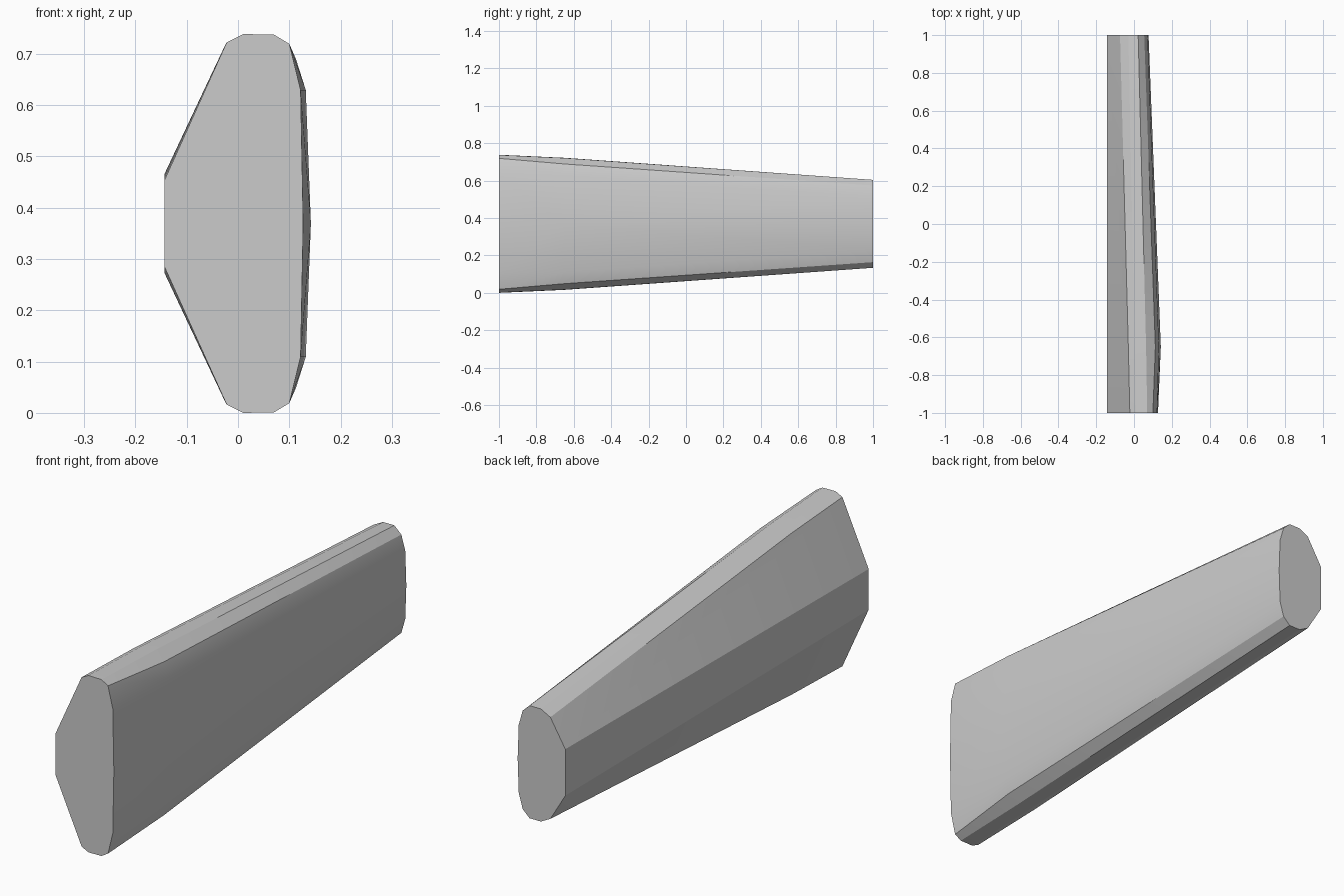
import bpy, bmesh

if "Cube" in bpy.data.objects:
    bpy.data.objects.remove(bpy.data.objects["Cube"])

CENTRE_Z = 0.37

# Half cross-sections: y station -> (x, height above centre line)
SECTIONS = {
    -1.0: [(-.143, .085), (-.022, .353), (.01, .369), (.07, .368),
           (.10, .35), (.122, .26), (.127, 0)],
    -0.65: [(-.143, .087), (-.03, .337), (.004, .353), (.064, .352),
            (.113, .32), (.132, .26), (.142, 0)],
    1.0: [(-.143, .097), (-.074, .212), (-.03, .235), (.022, .235),
          (.054, .205), (.072, .142), (.077, 0)],
}

# Tapered, faceted bar: convex skin over the mirrored sections
bm = bmesh.new()
for y, half in SECTIONS.items():
    for x, h in half:
        for s in ((1, -1) if h else (1,)):
            bm.verts.new((x, y, CENTRE_Z + s * h))
hull = bmesh.ops.convex_hull(bm, input=bm.verts[:])
loose = [v for v in bm.verts if not v.link_faces]
bmesh.ops.delete(bm, geom=loose, context='VERTS')
bmesh.ops.dissolve_limit(bm, angle_limit=0.003, verts=bm.verts[:], edges=bm.edges[:])
bmesh.ops.recalc_face_normals(bm, faces=bm.faces[:])

# Rest on the ground
low = min(v.co.z for v in bm.verts)
for v in bm.verts:
    v.co.z -= low

mesh = bpy.data.meshes.new("tapered_bar")
bm.to_mesh(mesh)
bm.free()
bar = bpy.data.objects.new("tapered_bar", mesh)
bpy.context.collection.objects.link(bar)

# Soft shading along the length, crisp ends and corners
bpy.context.view_layer.objects.active = bar
bar.select_set(True)
bpy.ops.object.shade_smooth_by_angle(angle=0.35)
